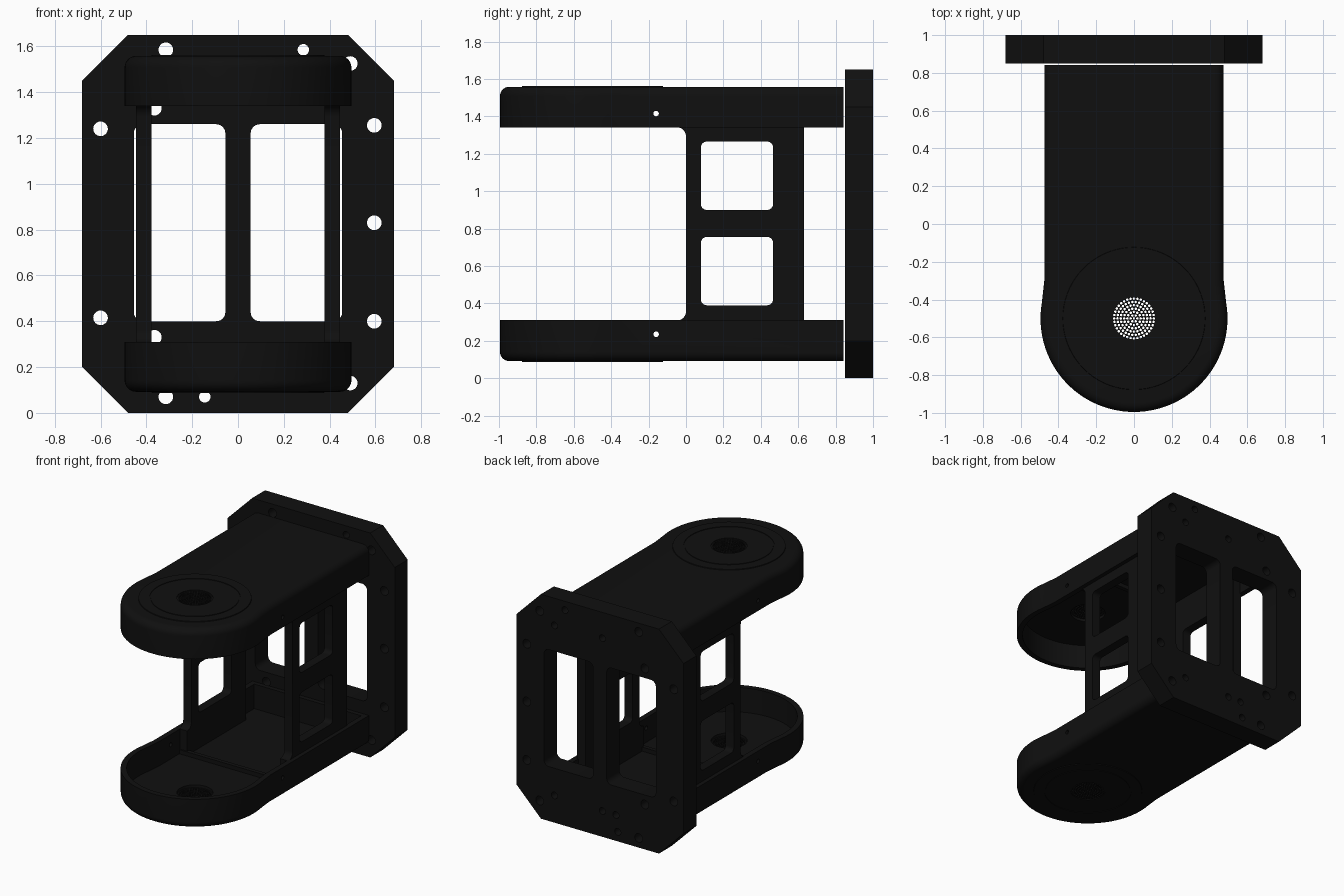
import bpy, bmesh
from math import sin, cos, pi, radians
from mathutils import Matrix

if "Cube" in bpy.data.objects:
    bpy.data.objects.remove(bpy.data.objects["Cube"])

H = 1.65          # full height; the arms mirror about H / 2
black = bpy.data.materials.new("black_plastic")
black.diffuse_color = (0.005, 0.005, 0.005, 1)
black.use_nodes = True
black.node_tree.nodes["Principled BSDF"].inputs["Base Color"].default_value = black.diffuse_color


def finish(name, bm):
    bmesh.ops.recalc_face_normals(bm, faces=bm.faces)
    me = bpy.data.meshes.new(name)
    bm.to_mesh(me)
    bm.free()
    me.materials.append(black)
    ob = bpy.data.objects.new(name, me)
    bpy.context.collection.objects.link(ob)
    return ob


def place(u, v, w, axis):
    return {'x': (w, u, v), 'y': (u, w, v), 'z': (u, v, w)}[axis]


def add_prism(bm, pts, axis, lo, hi):
    a = [bm.verts.new(place(u, v, lo, axis)) for u, v in pts]
    b = [bm.verts.new(place(u, v, hi, axis)) for u, v in pts]
    bm.faces.new(a)
    bm.faces.new(b[::-1])
    for i in range(len(a)):
        j = (i + 1) % len(a)
        bm.faces.new((a[i], b[i], b[j], a[j]))


def prisms(name, outlines, axis, lo, hi):
    bm = bmesh.new()
    for pts in outlines:
        add_prism(bm, pts, axis, lo, hi)
    return finish(name, bm)


def circle(u, v, r, n=24):
    return [(u + r * cos(2 * pi * i / n), v + r * sin(2 * pi * i / n)) for i in range(n)]


def round_rect(u0, u1, v0, v1, r, n=6):
    pts = []
    for k, (cu, cv) in enumerate(((u1 - r, v1 - r), (u0 + r, v1 - r), (u0 + r, v0 + r), (u1 - r, v0 + r))):
        for i in range(n + 1):
            a = pi / 2 * (k + i / n)
            pts.append((cu + r * cos(a), cv + r * sin(a)))
    return pts


def cut(ob, cutter):
    m = ob.modifiers.new("cut", 'BOOLEAN')
    m.operation, m.solver, m.object = 'DIFFERENCE', 'EXACT', cutter
    bpy.context.view_layer.objects.active = ob
    bpy.ops.object.modifier_apply(modifier=m.name)
    bpy.data.objects.remove(cutter)


def mirrored(ob, name, axis):
    me = ob.data.copy()
    if axis == 'z':
        me.transform(Matrix.Translation((0, 0, H)) @ Matrix.Diagonal((1, 1, -1, 1)))
    else:
        me.transform(Matrix.Diagonal((-1, 1, 1, 1)))
    me.flip_normals()
    twin = bpy.data.objects.new(name, me)
    bpy.context.collection.objects.link(twin)


# Mounting plate with chamfered corners, two windows and screw holes
c, w = 0.2, 0.68
plate = prisms("mounting_plate", [[(-w, c), (c - w, 0), (w - c, 0), (w, c), (w, H - c),
                                   (w - c, H), (c - w, H), (-w, H - c)]], 'y', 0.85, 1.0)
cut(plate, prisms("window_cutter", [round_rect(s * 0.255 - 0.2, s * 0.255 + 0.2, 0.4, 1.26, 0.04)
                                    for s in (-1, 1)], 'y', 0.7, 1.2))
holes = [(-0.315, 1.585, .032), (0.285, 1.585, .025), (0.49, 1.525, .032), (-0.6, 1.24, .032),
         (-0.6, 0.415, .032), (0.595, 1.255, .032), (0.595, 0.83, .032), (0.595, 0.4, .032),
         (-0.315, 0.07, .032), (-0.145, 0.07, .025), (0.49, 0.13, .032), (-0.365, 1.33, .032),
         (-0.365, 0.33, .032), (0.37, 0.2, .025), (-0.02, 0.19, .025), (-0.13, 0.19, .025),
         (0.37, 1.45, .025), (-0.02, 1.46, .025)]
cut(plate, prisms("screw_cutter", [circle(*h) for h in holes], 'y', 0.7, 1.2))


# Hollow arm: a tongue outline lofted from the inner pocket over the rim to the outer top
def tongue(d, y_end):
    r, hw, n, a0 = 0.495 - d, 0.475 - d, 56, radians(10)
    arc = [(r * cos(a), -0.5 + r * sin(a)) for a in
           (a0 - (pi + 2 * a0) * i / n for i in range(n + 1))]
    return [(hw, y_end), (hw, -0.3)] + arc + [(-hw, -0.3), (-hw, y_end)]


levels = [(0.04, 1.52, 0.81), (0.04, 1.34, 0.81), (0, 1.34, 0.843)]
for i in range(9):
    a = pi / 2 * i / 8
    levels.append((0.05 * (1 - cos(a)), 1.508 + 0.05 * sin(a), 0.843))
bm = bmesh.new()
rings = [[bm.verts.new((x, y, z)) for x, y in tongue(d, ye)] for d, z, ye in levels]
for p, q in zip(rings, rings[1:]):
    for i in range(len(p)):
        j = (i + 1) % len(p)
        bm.faces.new((p[i], p[j], q[j], q[i]))
bm.faces.new(rings[0])
bm.faces.new(rings[-1])
arm = finish("upper_arm", bm)

# Thinned centre, perforated grille and side pin holes
cut(arm, prisms("pit_cutter", [circle(0, -0.5, 0.12, 48)], 'z', 1.45, 1.54))
dots = [circle(0, -0.5, 0.007, 8)]
for k in range(1, 7):
    for i in range(6 * k):
        a = 2 * pi * i / (6 * k)
        dots.append(circle(0.0175 * k * cos(a), -0.5 + 0.0175 * k * sin(a), 0.007, 8))
cut(arm, prisms("grille_cutter", dots, 'z', 1.5, 1.6))
cut(arm, prisms("pin_cutter", [circle(-0.16, 1.415, 0.015, 16)], 'x', -0.6, 0.6))
mirrored(arm, "lower_arm", 'z')

# Raised round cap with a fine groove, on each arm's outer face
profile = [(0.12, 1.55), (0.12, 1.563), (0.295, 1.563), (0.295, 1.559), (0.303, 1.559),
           (0.303, 1.563), (0.376, 1.563), (0.38, 1.55)]
bm = bmesh.new()
n = 72
cols = [[bm.verts.new((r * cos(2 * pi * i / n), -0.5 + r * sin(2 * pi * i / n), z))
         for r, z in profile] for i in range(n)]
for i in range(n):
    p, q = cols[i], cols[(i + 1) % n]
    for j in range(len(profile)):
        k = (j + 1) % len(profile)
        bm.faces.new((p[j], p[k], q[k], q[j]))
cap = finish("upper_cap_ring", bm)
mirrored(cap, "lower_cap_ring", 'z')

# Low rib across each arm pocket
rib = prisms("upper_rib", [[(-0.44, -0.06), (0.44, -0.06), (0.44, -0.03), (-0.44, -0.03)]],
             'z', 1.49, 1.53)
mirrored(rib, "lower_rib", 'z')

# Side walls with flared front corners and two windows each
flare = [(-0.05 + 0.05 * cos(pi / 2 * i / 8), 1.292 + 0.05 * sin(pi / 2 * i / 8)) for i in range(9)]
upper = [(0.63, 1.525), (-0.05, 1.525)] + flare[::-1]
wall = prisms("right_side_wall", [upper + [(y, H - z) for y, z in upper[::-1]]], 'x', 0.378, 0.445)
cut(wall, prisms("wall_window_cutter", [round_rect(0.08, 0.465, 0.39, 0.755, 0.03),
                                        round_rect(0.08, 0.465, 0.9, 1.265, 0.03)], 'x', 0.3, 0.6))
mirrored(wall, "left_side_wall", 'x')

# Smooth curved faces, keep hard edges
bpy.ops.object.select_all(action='SELECT')
bpy.context.view_layer.objects.active = plate
bpy.ops.object.shade_smooth_by_angle(angle=radians(30))
